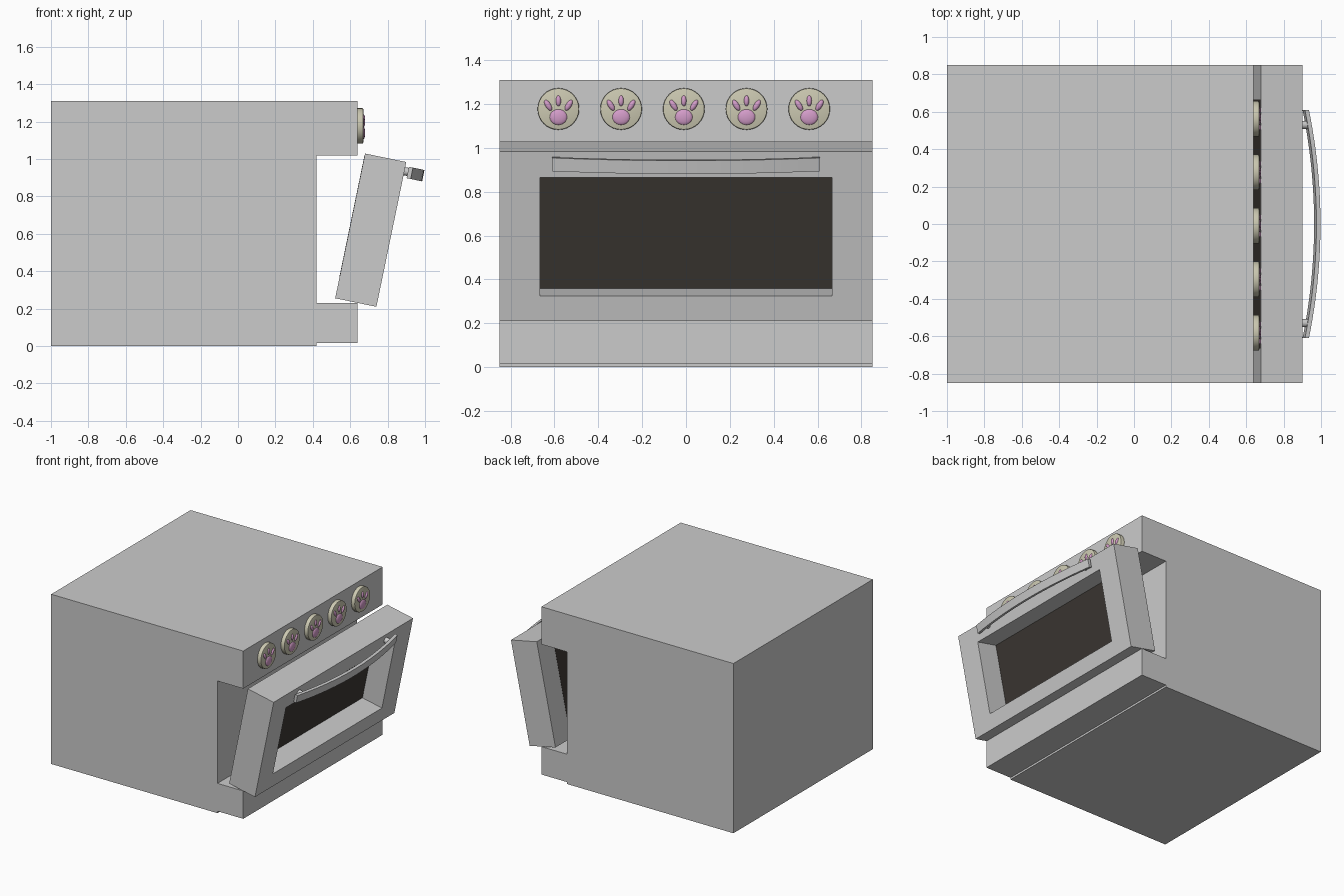
import bpy, bmesh, math
from mathutils import Matrix, Vector

if "Cube" in bpy.data.objects:
    bpy.data.objects.remove(bpy.data.objects["Cube"])


def material(name, rgb):
    m = bpy.data.materials.new(name)
    m.diffuse_color = (*rgb, 1)
    m.use_nodes = True
    m.node_tree.nodes["Principled BSDF"].inputs["Base Color"].default_value = m.diffuse_color
    return m


CREAM = material("cream", (0.60, 0.58, 0.44))
PINK = material("pink", (0.65, 0.33, 0.58))
DARK = material("dark_glass", (0.045, 0.038, 0.032))
# door space: x = outward from door face, y = along width, z = up the door
DOOR = Matrix.Translation((0.74, 0, 0.21)) @ Matrix.Rotation(0.2035, 4, 'Y')
TO_X = Matrix.Rotation(math.pi / 2, 4, 'Y')


def finish(name, bm, matrix=None, mat=None, smooth=False):
    bmesh.ops.recalc_face_normals(bm, faces=bm.faces)
    me = bpy.data.meshes.new(name)
    bm.to_mesh(me)
    bm.free()
    if matrix:
        me.transform(matrix)
    ob = bpy.data.objects.new(name, me)
    bpy.context.collection.objects.link(ob)
    if mat:
        me.materials.append(mat)
    if smooth:
        bpy.ops.object.select_all(action='DESELECT')
        ob.select_set(True)
        bpy.context.view_layer.objects.active = ob
        bpy.ops.object.shade_smooth_by_angle(angle=math.radians(35))
    return ob


def box(name, lo, hi, matrix=None, mat=None):
    lo, hi = Vector(lo), Vector(hi)
    bm = bmesh.new()
    bmesh.ops.create_cube(bm, size=1, matrix=Matrix.Translation((lo + hi) / 2)
                          @ Matrix.Diagonal((*(hi - lo), 1)))
    return finish(name, bm, matrix, mat)


def cylinder(name, start, length, radius, matrix=None, mat=None, bevel=0):
    bm = bmesh.new()
    bmesh.ops.create_cone(bm, cap_ends=True, segments=32, radius1=radius,
                          radius2=radius, depth=length,
                          matrix=Matrix.Translation(Vector(start) + Vector((length / 2, 0, 0))) @ TO_X)
    if bevel:
        x = start[0] + length
        rim = [e for e in bm.edges if all(abs(v.co.x - x) < 1e-4 for v in e.verts)]
        bmesh.ops.bevel(bm, geom=rim, offset=bevel, segments=2, profile=0.5, affect='EDGES')
    return finish(name, bm, matrix, mat, True)


# oven body and the two fixed front panels
box("oven_body", (-1, -0.85, 0), (0.42, 0.85, 1.31))
box("control_panel", (0.42, -0.85, 1.02), (0.64, 0.85, 1.31))
box("lower_panel", (0.42, -0.85, 0.015), (0.64, 0.85, 0.23))

# tilted door frame: rectangular ring with a window opening
bm = bmesh.new()


def rect(x, y, z0, z1):
    return [bm.verts.new((x, a, b)) for a, b in ((-y, z0), (y, z0), (y, z1), (-y, z1))]


rings = [rect(0, 0.85, 0, 0.79), rect(0, 0.665, 0.117, 0.669),
         rect(-0.225, 0.665, 0.117, 0.669), rect(-0.225, 0.85, 0, 0.79)]
for r in range(4):
    a, b = rings[r], rings[(r + 1) % 4]
    for i in range(4):
        j = (i + 1) % 4
        bm.faces.new((a[i], a[j], b[j], b[i]))
finish("door_frame", bm, DOOR)
box("door_window", (-0.226, -0.665, 0.117), (-0.17, 0.665, 0.775), DOOR, DARK)

# bowed handle: rectangular section swept along an arc
bm = bmesh.new()
N = 24
prev = None
for k in range(N + 1):
    y = -0.61 + 1.22 * k / N
    x = 0.093 - 0.063 * (y / 0.61) ** 2
    ring = [bm.verts.new((x + dx, y, 0.737 + dz)) for dx, dz in
            ((-0.011, -0.031), (0.011, -0.031), (0.011, 0.031), (-0.011, 0.031))]
    if prev:
        for i in range(4):
            j = (i + 1) % 4
            bm.faces.new((prev[i], prev[j], ring[j], ring[i]))
    else:
        bm.faces.new(ring)
    prev = ring
bm.faces.new(prev)
finish("door_handle", bm, DOOR, smooth=True)
for y in (-0.53, 0.53):
    cylinder("handle_post", (-0.01, y, 0.74), 0.05, 0.022, DOOR)


# paw-print knobs
def pad(name, y, z, ry, rz, tilt=0):
    bm = bmesh.new()
    bmesh.ops.create_uvsphere(bm, u_segments=16, v_segments=10, radius=1)
    m = (Matrix.Translation((0.668, y, z)) @ Matrix.Rotation(tilt, 4, 'X')
         @ Matrix.Diagonal((0.012, ry, rz, 1)))
    finish(name, bm, m, PINK, True)


for k in range(-2, 3):
    y, z = -0.01 + 0.286 * k, 1.177
    cylinder("knob", (0.64, y, z), 0.03, 0.095, None, CREAM, 0.006)
    pad("knob_palm_pad", y, z - 0.037, 0.041, 0.036)
    pad("knob_toe_pad", y, z + 0.037, 0.012, 0.025)
    for s in (-1, 1):
        pad("knob_toe_pad", y + s * 0.047, z + 0.017, 0.013, 0.028, -s * 0.55)
